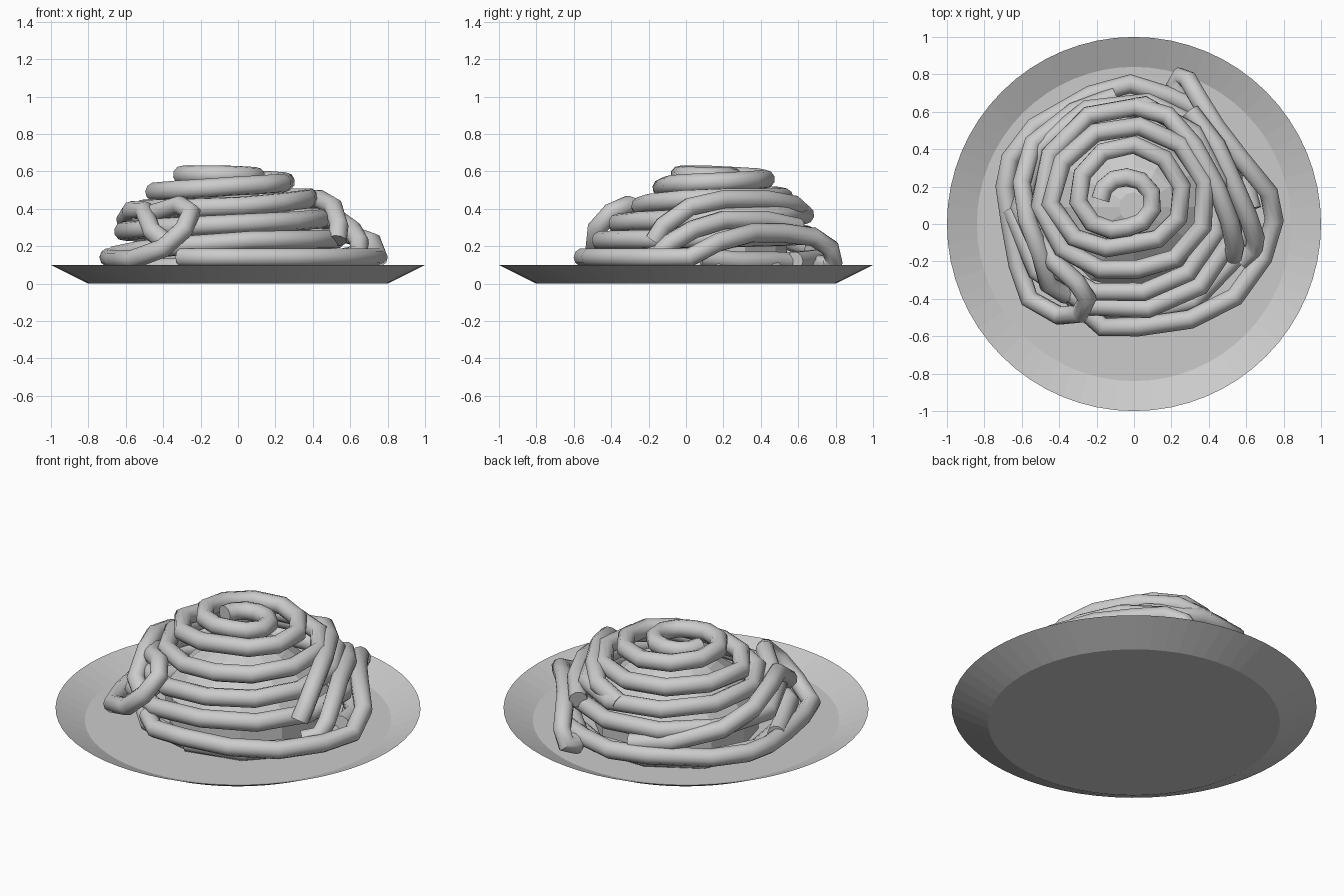
import bpy, bmesh, math
from mathutils import Vector


def lathe(name, profile, steps, center=(0, 0)):
    bm = bmesh.new()
    verts = [bm.verts.new((r, 0, z)) for r, z in profile]
    edges = [bm.edges.new(p) for p in zip(verts, verts[1:])]
    bmesh.ops.spin(bm, geom=verts + edges, cent=(0, 0, 0), axis=(0, 0, 1),
                   angle=math.tau, steps=steps)
    bmesh.ops.remove_doubles(bm, verts=bm.verts, dist=1e-4)
    bmesh.ops.recalc_face_normals(bm, faces=bm.faces)
    mesh = bpy.data.meshes.new(name)
    bm.to_mesh(mesh)
    bm.free()
    ob = bpy.data.objects.new(name, mesh)
    ob.location = (*center, 0)
    bpy.context.collection.objects.link(ob)
    return ob


def noodle(name, points, radius=0.051):
    cu = bpy.data.curves.new(name, 'CURVE')
    cu.dimensions = '3D'
    cu.bevel_depth = radius
    cu.bevel_resolution = 3
    cu.use_fill_caps = True
    sp = cu.splines.new('POLY')
    sp.points.add(len(points) - 1)
    for p, co in zip(sp.points, points):
        p.co = (*co, 1)
    ob = bpy.data.objects.new(name, cu)
    bpy.context.collection.objects.link(ob)
    bpy.ops.object.select_all(action='DESELECT')
    ob.select_set(True)
    bpy.context.view_layer.objects.active = ob
    bpy.ops.object.convert(target='MESH')
    bpy.ops.object.shade_smooth_by_angle(angle=math.radians(50))


def coil(keys, start, c0, c1, step=33):
    """Spiral through (radius, height) keys, one key per quarter turn."""
    total = 90 * (len(keys) - 1)
    n = round(total / step)
    pts = []
    for i in range(n + 1):
        t = i / n
        q = t * (len(keys) - 1)
        k = min(int(q), len(keys) - 2)
        r, z = Vector(keys[k]).lerp(Vector(keys[k + 1]), q - k)
        a = math.radians(start + total * t)
        c = Vector(c0).lerp(Vector(c1), t)
        pts.append((c.x + r * math.cos(a), c.y + r * math.sin(a), z))
    return pts


# Shallow plate with a sharp rim
lathe("plate", [(0, 0), (0.8, 0), (1, 0.1), (0.84, 0.03), (0, 0.03)], 64)

# Core of the pasta mound
lathe("pasta_core", [(0.45, 0.03), (0.45, 0.2), (0.36, 0.32), (0.22, 0.43),
                     (0.08, 0.49), (0, 0.49)], 12, (0, 0.09))

# Bottom ring resting on the plate
noodle("bottom_noodle", coil([(0.57, 0.08), (0.62, 0.08), (0.55, 0.08),
                              (0.60, 0.08), (0.57, 0.09)], -90, (0, 0.08), (0, 0.08)))

# Main coil climbing to the top
noodle("main_noodle", coil([
    (0.66, 0.15), (0.54, 0.23), (0.56, 0.24), (0.57, 0.26),
    (0.60, 0.28), (0.46, 0.32), (0.48, 0.35), (0.55, 0.37),
    (0.48, 0.40), (0.34, 0.41), (0.43, 0.46), (0.42, 0.46),
    (0.41, 0.49), (0.21, 0.52), (0.31, 0.54), (0.31, 0.56),
    (0.25, 0.58), (0.14, 0.58), (0.16, 0.57), (0.12, 0.57),
    (0.12, 0.57)], 180, (0.0, 0.08), (-0.06, 0.13)))

# Outer noodle: low front arc, over the right side, dropping at the back
noodle("outer_front_noodle", [
    (-0.3, -0.43, 0.14), (-0.17, -0.55, 0.14), (0.02, -0.55, 0.14),
    (0.3, -0.51, 0.14), (0.54, -0.39, 0.14), (0.69, -0.18, 0.14),
    (0.75, 0.02, 0.14), (0.72, 0.17, 0.22), (0.57, 0.35, 0.27),
    (0.44, 0.52, 0.27), (0.34, 0.68, 0.25), (0.29, 0.77, 0.19),
    (0.25, 0.79, 0.12), (0.22, 0.74, 0.1), (0.27, 0.63, 0.11),
    (0.42, 0.48, 0.12), (0.58, 0.28, 0.12), (0.63, 0.08, 0.14)])

# Outer noodle round the back and left, folded up into a loop at the front
noodle("outer_left_noodle", [
    (0.4, 0.58, 0.12), (0.2, 0.68, 0.13), (-0.02, 0.75, 0.14),
    (-0.23, 0.69, 0.14), (-0.53, 0.52, 0.14), (-0.66, 0.35, 0.14),
    (-0.69, 0.2, 0.14), (-0.66, 0.0, 0.13), (-0.62, -0.22, 0.13),
    (-0.56, -0.4, 0.13), (-0.4, -0.49, 0.19), (-0.29, -0.48, 0.29),
    (-0.25, -0.4, 0.38), (-0.31, -0.31, 0.42), (-0.43, -0.2, 0.38),
    (-0.53, -0.05, 0.36)])

# Strand along the left that crosses the lower coils
noodle("left_cross_noodle", [
    (-0.1, 0.68, 0.18), (-0.32, 0.6, 0.21), (-0.54, 0.43, 0.28),
    (-0.6, 0.22, 0.34), (-0.57, 0.02, 0.39), (-0.5, -0.16, 0.39),
    (-0.46, -0.32, 0.28), (-0.36, -0.38, 0.2)])

# Strands hanging down the right side
noodle("right_upper_strand", [
    (0.0, 0.63, 0.37), (0.18, 0.58, 0.42), (0.32, 0.42, 0.45),
    (0.44, 0.2, 0.45), (0.51, 0.02, 0.41), (0.54, -0.12, 0.31),
    (0.53, -0.17, 0.23)])
noodle("right_lower_strand", [
    (0.3, 0.6, 0.3), (0.44, 0.42, 0.34), (0.54, 0.2, 0.34),
    (0.61, 0.04, 0.29), (0.65, -0.08, 0.22), (0.64, -0.14, 0.16),
    (0.57, -0.2, 0.14)])
